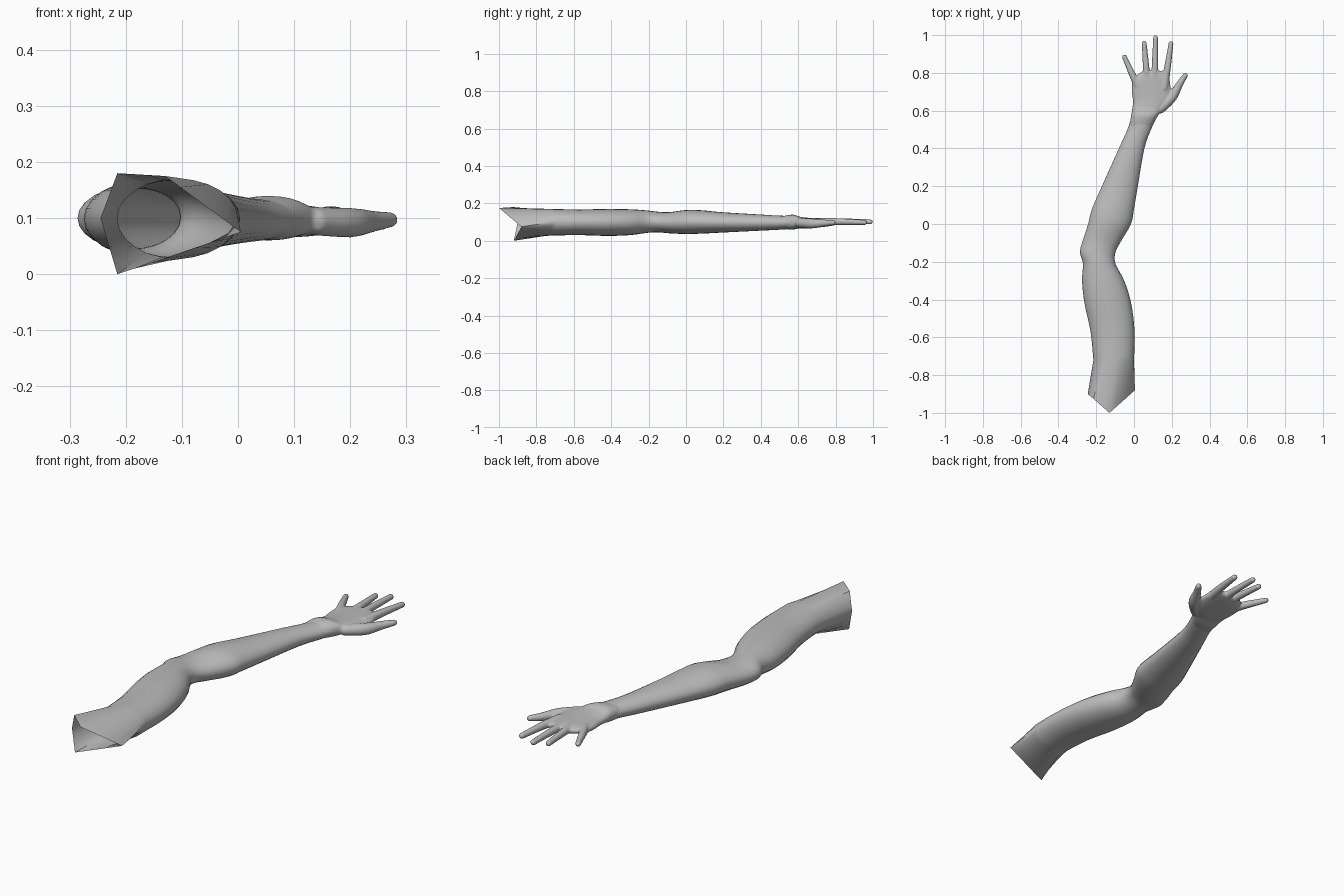
import bpy, bmesh, math
from mathutils import Vector

if "Cube" in bpy.data.objects:
    bpy.data.objects.remove(bpy.data.objects["Cube"])

skin = bpy.data.materials.new("plain_grey")
skin.diffuse_color = (0.5, 0.5, 0.5, 1)
skin.use_nodes = True
skin.node_tree.nodes["Principled BSDF"].inputs["Base Color"].default_value = skin.diffuse_color
SEG = 24


def spline(rows, steps):
    """Catmull-Rom interpolation through rows of numbers."""
    pts = [Vector(r) for r in rows]
    out = []
    for i in range(len(pts) - 1):
        a, b = pts[max(i - 1, 0)], pts[i]
        c, d = pts[i + 1], pts[min(i + 2, len(pts) - 1)]
        for s in range(steps):
            t = s / steps
            out.append(0.5 * (2 * b + (c - a) * t + (2 * a - 5 * b + 4 * c - d) * t * t
                              + (3 * b - a - 3 * c + d) * t ** 3))
    return out + [pts[-1]]


def section(row, power=1.0):
    """Ring across the limb from (y, x min, x max, z min, z max)."""
    y, x0, x1, z0, z1 = row
    ring = []
    for k in range(SEG):
        a = 2 * math.pi * k / SEG
        c, s = math.cos(a), math.sin(a)
        c = math.copysign(abs(c) ** power, c)
        s = math.copysign(abs(s) ** power, s)
        ring.append(Vector(((x0 + x1) / 2 + c * (x1 - x0) / 2, y,
                            (z0 + z1) / 2 + s * (z1 - z0) / 2)))
    return ring


def loft(bm, rings, capped):
    loops = [[bm.verts.new(p) for p in r] for r in rings]
    for a, b in zip(loops, loops[1:]):
        for k in range(SEG):
            n = (k + 1) % SEG
            bm.faces.new((a[k], b[k], b[n], a[n]))
    if capped:
        bm.faces.new(loops[0])
        bm.faces.new(loops[-1][::-1])


def finish(bm, name):
    mesh = bpy.data.meshes.new(name)
    bm.to_mesh(mesh)
    bm.free()
    mesh.materials.append(skin)
    ob = bpy.data.objects.new(name, mesh)
    bpy.context.collection.objects.link(ob)
    bpy.ops.object.select_all(action='DESELECT')
    ob.select_set(True)
    bpy.context.view_layer.objects.active = ob
    bpy.ops.object.shade_smooth_by_angle(angle=math.radians(40))
    return ob


# Arm: open five-cornered shoulder rim lofted into upper arm, elbow and forearm
corners = [(0, (0.005, -0.88, 0.075)), (5, (-0.13, -1.0, 0.175)), (8, (-0.215, -0.925, 0.18)),
           (12, (-0.245, -0.9, 0.10)), (16, (-0.215, -0.92, 0.0)), (24, (0.005, -0.88, 0.075))]
rim = []
for (i, p), (j, q) in zip(corners, corners[1:]):
    rim += [Vector(p).lerp(Vector(q), k / (j - i)) for k in range(j - i)]

arm_rows = [
    (-0.72, -0.215, 0.0, 0.028, 0.17), (-0.57, -0.23, 0.003, 0.03, 0.167),
    (-0.42, -0.262, -0.015, 0.026, 0.17), (-0.30, -0.275, -0.052, 0.03, 0.168),
    (-0.21, -0.27, -0.098, 0.042, 0.162), (-0.15, -0.286, -0.098, 0.045, 0.155),
    (-0.09, -0.272, -0.068, 0.04, 0.153), (0.0, -0.243, -0.016, 0.036, 0.164),
    (0.08, -0.222, 0.0, 0.038, 0.163), (0.20, -0.17, 0.02, 0.044, 0.152),
    (0.40, -0.08, 0.055, 0.054, 0.14), (0.50, -0.035, 0.09, 0.059, 0.134),
    (0.56, -0.016, 0.118, 0.063, 0.134)]
bm = bmesh.new()
loft(bm, [rim] + [section(r) for r in spline(arm_rows, 4)], False)
bmesh.ops.recalc_face_normals(bm, faces=bm.faces)
finish(bm, "arm")

# Hand: wrist and palm loft blended with thumb and fingers
palm_rows = [
    (0.51, -0.026, 0.088, 0.064, 0.13), (0.57, -0.016, 0.125, 0.06, 0.14),
    (0.61, -0.010, 0.152, 0.066, 0.128), (0.65, -0.006, 0.185, 0.066, 0.123),
    (0.70, -0.012, 0.195, 0.07, 0.121), (0.76, -0.008, 0.19, 0.077, 0.12),
    (0.795, 0.025, 0.18, 0.084, 0.117), (0.81, 0.05, 0.165, 0.09, 0.112)]
bm = bmesh.new()
loft(bm, [section(r, 0.85) for r in spline(palm_rows, 3)], True)
bmesh.ops.recalc_face_normals(bm, faces=bm.faces)

# Each digit: x, y, z, radius along its length
digits = [
    [(0.14, 0.61, 0.094, 0.026), (0.20, 0.67, 0.092, 0.027),
     (0.238, 0.735, 0.094, 0.02), (0.272, 0.787, 0.097, 0.014)],
    [(0.16, 0.72, 0.10, 0.022), (0.176, 0.82, 0.102, 0.019), (0.196, 0.955, 0.098, 0.014)],
    [(0.11, 0.74, 0.10, 0.02), (0.111, 0.84, 0.103, 0.018), (0.114, 0.986, 0.101, 0.014)],
    [(0.07, 0.74, 0.10, 0.02), (0.064, 0.83, 0.103, 0.018), (0.054, 0.957, 0.101, 0.014)],
    [(0.02, 0.73, 0.098, 0.021), (-0.013, 0.80, 0.10, 0.018), (-0.051, 0.885, 0.098, 0.013)]]
for path in digits:
    for x, y, z, r in spline(path, 16):
        ball = bmesh.ops.create_icosphere(bm, subdivisions=2, radius=r)["verts"]
        bmesh.ops.translate(bm, verts=ball, vec=(x, y, z))
hand = finish(bm, "hand")
blend = hand.modifiers.new("blend", 'REMESH')
blend.mode = 'VOXEL'
blend.voxel_size = 0.005
blend.use_smooth_shade = True
soft = hand.modifiers.new("soften", 'SMOOTH')
soft.factor = 0.5
soft.iterations = 4
